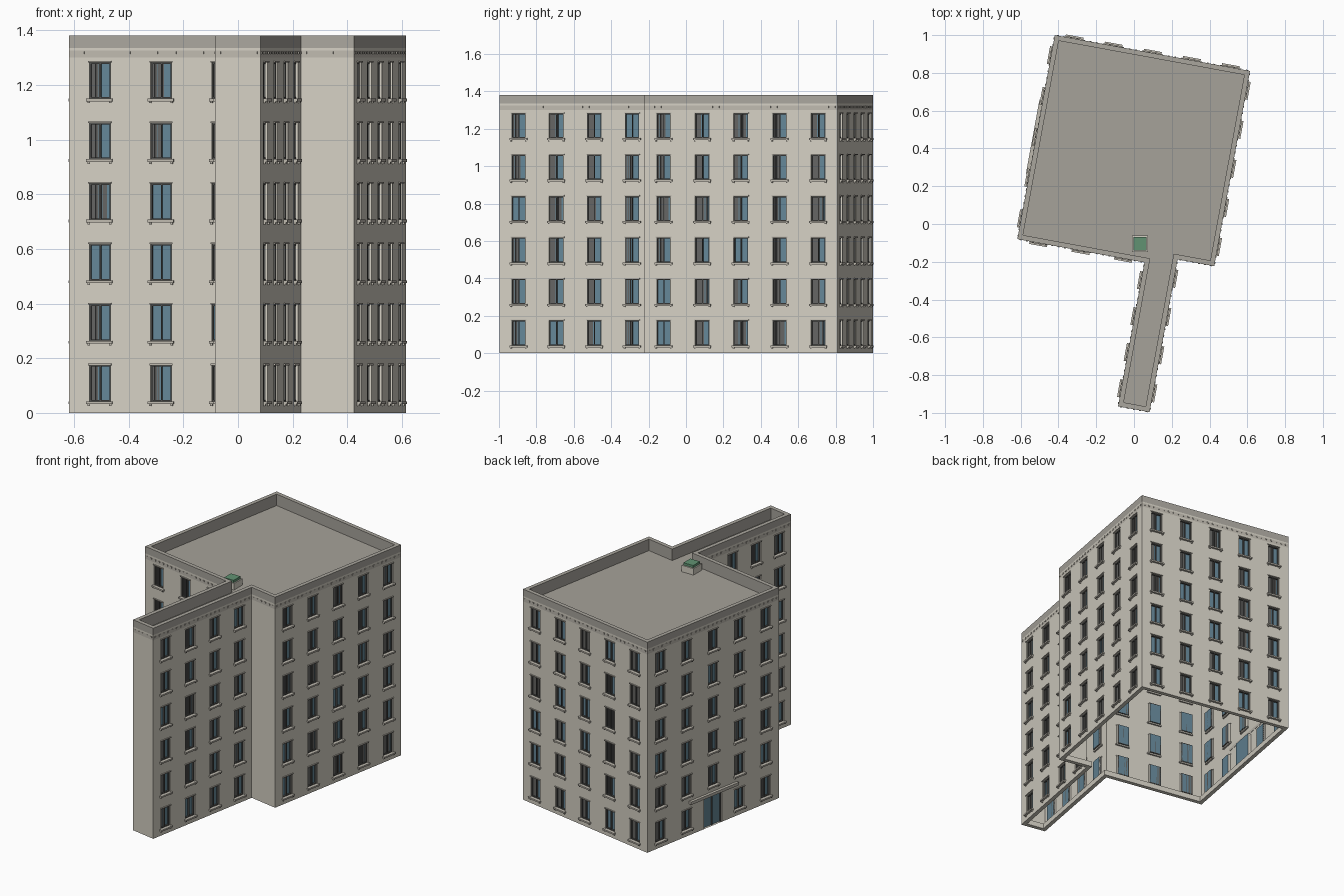
import bpy, bmesh, math, random
from mathutils import Vector

if "Cube" in bpy.data.objects:
    bpy.data.objects.remove(bpy.data.objects["Cube"])

random.seed(4)
ANGLE = math.radians(-10.4)
HEIGHT, DECK = 1.38, 1.305
# footprint in the building's own axes, counter-clockwise
FOOT = [Vector(p) for p in [(-.593, -.19), (.091, -.19), (.091, -.965), (.261, -.965),
                            (.261, -.143), (.458, -.143), (.458, .908), (-.593, .908)]]
COLUMNS = [3, 4, 0, 4, 0, 5, 5, 5]       # windows per wall
DOOR_WALL = 7
FLOORS, FLOOR_STEP = 6, .2216
WIN_W, WIN_LOW, WIN_HIGH = .078, .042, .174
DOOR_W, DOOR_H = .15, .195

COLORS = {"cream": (.66, .63, .55), "band": (.52, .49, .43), "grey": (.40, .38, .34),
          "roof": (.38, .36, .32), "glass": (.13, .24, .31), "dark": (.09, .09, .085),
          "blind": (.13, .13, .125), "green": (.12, .29, .17)}
MATS = {}
for key, rgb in COLORS.items():
    MATS[key] = bpy.data.materials.new(key)
    MATS[key].diffuse_color = (*rgb, 1)

parts = {}


def part(name, color):
    if name not in parts:
        parts[name] = (bmesh.new(), color)
    return parts[name][0]


def face(bm, pts):
    bm.faces.new([bm.verts.new(p) for p in pts])


class Wall:
    """Local frame of one wall: s along it, d outward, z up."""
    def __init__(self, a, b):
        self.a, self.len = a, (b - a).length
        self.t = (b - a).normalized()
        self.n = Vector((self.t.y, -self.t.x))

    def at(self, s, d, z):
        p = self.a + self.t * s + self.n * d
        return Vector((p.x, p.y, z))

    def box(self, bm, s0, s1, d0, d1, z0, z1):
        v = [bm.verts.new(self.at(s, d, z)) for z in (z0, z1)
             for s, d in ((s0, d1), (s1, d1), (s1, d0), (s0, d0))]
        for q in ((3, 2, 1, 0), (4, 5, 6, 7), (0, 1, 5, 4), (1, 2, 6, 5), (2, 3, 7, 6), (3, 0, 4, 7)):
            bm.faces.new([v[i] for i in q])

    def reveal(self, bm, s0, s1, z0, z1, depth):
        c = [(s0, z0), (s1, z0), (s1, z1), (s0, z1)]
        for (sa, za), (sb, zb) in zip(c, c[1:] + c[:1]):
            face(bm, [self.at(sa, 0, za), self.at(sb, 0, zb),
                      self.at(sb, -depth, zb), self.at(sa, -depth, za)])

    def panel(self, bm, z_top, holes):
        ss = sorted({0, self.len} | {h[0] for h in holes} | {h[1] for h in holes})
        zs = sorted({0, z_top} | {h[2] for h in holes} | {h[3] for h in holes})
        for s0, s1 in zip(ss, ss[1:]):
            for z0, z1 in zip(zs, zs[1:]):
                s, z = (s0 + s1) / 2, (z0 + z1) / 2
                if not any(h[0] < s < h[1] and h[2] < z < h[3] for h in holes):
                    face(bm, [self.at(s0, 0, z0), self.at(s1, 0, z0),
                              self.at(s1, 0, z1), self.at(s0, 0, z1)])


def inset(dist):
    out = []
    for i, p in enumerate(FOOT):
        n = Wall(FOOT[i - 1], p).n + Wall(p, FOOT[(i + 1) % len(FOOT)]).n
        out.append(p - n * dist)
    return out


def ring(bm, la, za, lb, zb):
    for i in range(len(la)):
        j = (i + 1) % len(la)
        face(bm, [(*la[i], za), (*la[j], za), (*lb[j], zb), (*lb[i], zb)])


def window(w, s0, s1, z0, z1):
    depth, f = .018, .005
    w.reveal(part("window_reveals", "cream"), s0, s1, z0, z1, depth)
    face(part("window_glass", "glass"), [w.at(s0, -depth, z0), w.at(s1, -depth, z0),
                                         w.at(s1, -depth, z1), w.at(s0, -depth, z1)])
    # sash frame and centre mullion
    fr, m = part("window_frames", "dark"), (s0 + s1) / 2
    for a, b, c, d in ((s0, s0 + f, z0, z1), (s1 - f, s1, z0, z1), (m - f / 2, m + f / 2, z0, z1),
                       (s0, s1, z0, z0 + f), (s0, s1, z1 - f, z1)):
        w.box(fr, a, b, -depth, -.007, c, d)
    # blind slats over part of the glass
    count = random.choice((0, 3, 4, 4, 5, 7))
    pitch = (s1 - s0 - 2 * f) / 8
    for k in range(count):
        a = s0 + f + k * pitch
        w.box(part("window_blinds", "blind"), a, a + pitch * .85, -depth, -.015, z0 + f, z1 - f)
    # sill, its end brackets and the head moulding
    sill = part("window_sills", "band")
    w.box(sill, s0 - .009, s1 + .009, -.01, .014, z0 - .010, z0)
    for a in (s0 - .005, s1 - .003):
        w.box(sill, a, a + .008, 0, .008, z0 - .017, z0 - .010)
    w.box(part("window_heads", "band"), s0 - .004, s1 + .004, -.004, .006, z1, z1 + .006)


# walls with their openings
walls = [Wall(p, FOOT[(i + 1) % len(FOOT)]) for i, p in enumerate(FOOT)]
for i, (w, n) in enumerate(zip(walls, COLUMNS)):
    holes = []
    for c in range(n):
        mid = w.len * (c + .5) / n
        for k in range(FLOORS):
            if i == DOOR_WALL and c == 2 and k == 0:
                continue
            h = (mid - WIN_W / 2, mid + WIN_W / 2, WIN_LOW + k * FLOOR_STEP, WIN_HIGH + k * FLOOR_STEP)
            holes.append(h)
            window(w, *h)
    if i == DOOR_WALL:
        # entrance: glazed double door and canopy
        m, hw = w.len / 2, DOOR_W / 2
        holes.append((m - hw, m + hw, 0, DOOR_H))
        w.reveal(part("door_reveal", "cream"), m - hw, m + hw, 0, DOOR_H, .02)
        w.box(part("door_glass", "glass"), m - hw, m + hw, -.02, -.015, 0, DOOR_H)
        for s in (m - hw, m - .003, m + hw - .006):
            w.box(part("door_frame", "dark"), s, s + .006, -.018, -.008, 0, DOOR_H)
        w.box(part("door_frame", "dark"), m - hw, m + hw, -.018, -.008, DOOR_H - .007, DOOR_H)
        w.box(part("entrance_canopy", "band"), m - .2, m + .2, -.002, .018, .205, .224)
    w.panel(part("walls", "cream"), 1.30, holes)
    # dentils under the cornice
    count = round(w.len / .035)
    for k in range(count):
        s = w.len * (k + .5) / count
        w.box(part("dentils", "band"), s - .005, s + .005, 0, .003, 1.312, 1.322)

# cornice bands, parapet and roof deck
inner = inset(.026)
ring(part("frieze_band", "band"), FOOT, 1.30, FOOT, 1.325)
ring(part("cornice_strip", "cream"), FOOT, 1.325, FOOT, 1.335)
parapet = part("parapet", "grey")
ring(parapet, FOOT, 1.335, FOOT, HEIGHT)
ring(parapet, FOOT, HEIGHT, inner, HEIGHT)
ring(parapet, inner, HEIGHT, inner, DECK)
face(part("roof_deck", "roof"), [(*p, DECK) for p in inner])

# footing rim around the open base
low = inset(.026)
footing = part("footing_rim", "cream")
ring(footing, low, 0, FOOT, 0)
ring(footing, low, .035, low, 0)

for name, (bm, color) in parts.items():
    me = bpy.data.meshes.new(name)
    bm.to_mesh(me)
    bm.free()
    me.materials.append(MATS[color])
    ob = bpy.data.objects.new(name, me)
    ob.rotation_euler.z = ANGLE
    bpy.context.collection.objects.link(ob)


# roof hatch, square to the world axes
def block(name, size, z0, z1, color):
    bpy.ops.mesh.primitive_cube_add(size=1, location=(.032, -.105, (z0 + z1) / 2))
    ob = bpy.context.object
    ob.name, ob.scale = name, (size, size, z1 - z0)
    ob.data.materials.append(MATS[color])


block("hatch_curb", .086, DECK, DECK + .042, "cream")
block("hatch_lid", .07, DECK + .042, DECK + .058, "green")

for m in bpy.data.materials:
    if m.users and not m.is_grease_pencil:
        m.use_nodes = True
        m.node_tree.nodes["Principled BSDF"].inputs["Base Color"].default_value = m.diffuse_color
